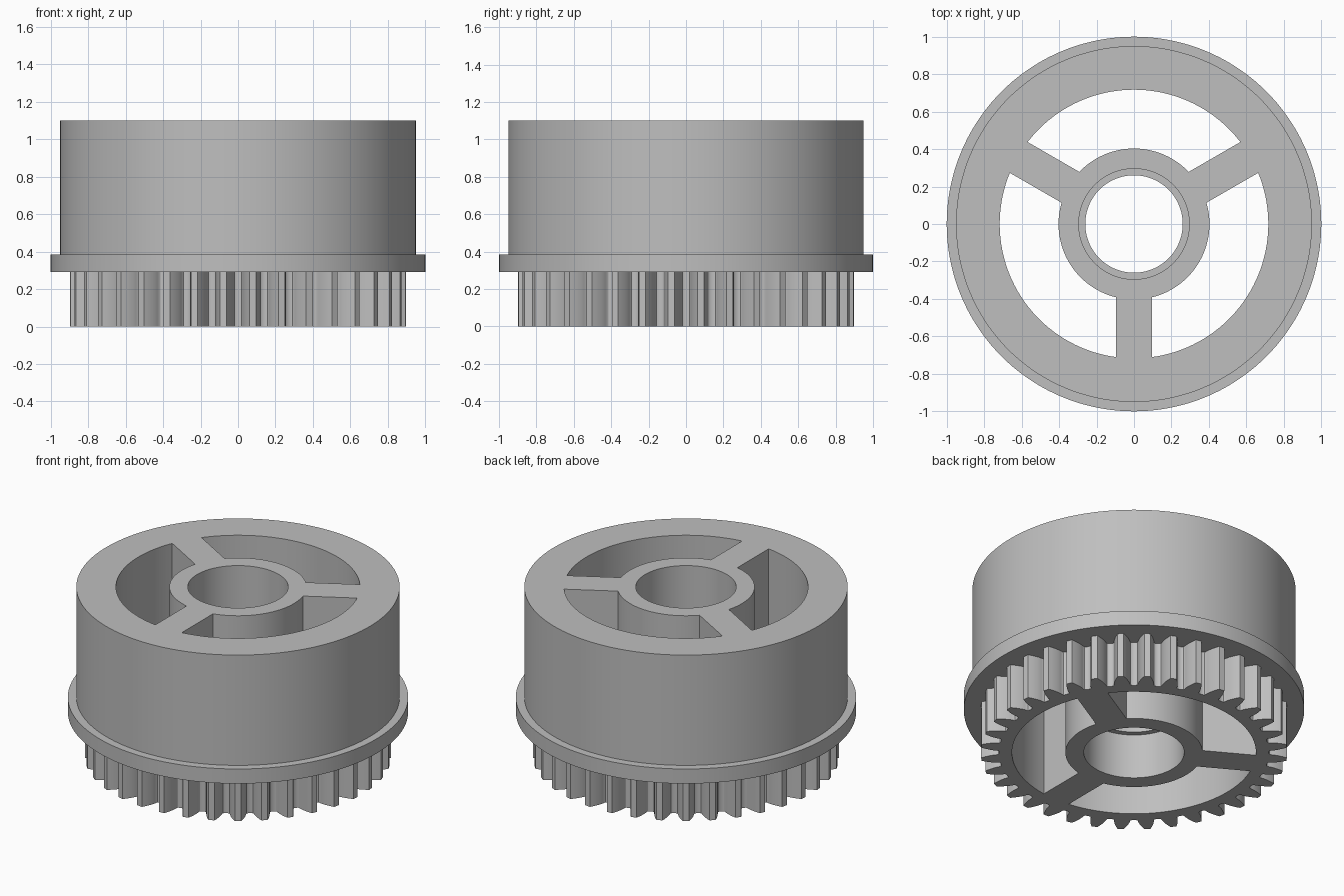
import bpy
import bmesh
from math import pi, sin, cos, tan, acos, asin, sqrt, radians

if "Cube" in bpy.data.objects:
    bpy.data.objects.remove(bpy.data.objects["Cube"], do_unlink=True)

# Overall dimensions
HEIGHT, FLANGE_LOW, FLANGE_TOP = 1.1, 0.29, 0.385
BODY_R, FLANGE_R = 0.95, 1.0
WINDOW_IN, WINDOW_OUT, SPOKE_HALF = 0.403, 0.717, 0.095
BORE_R, LIP_R = 0.295, 0.26
TEETH, TIP_R, SEGMENTS = 36, 0.9, 144

grey = bpy.data.materials.new("plain grey")
grey.use_nodes = True
colour = (0.52, 0.52, 0.52, 1)
grey.diffuse_color = colour
grey.node_tree.nodes["Principled BSDF"].inputs["Base Color"].default_value = colour


def polar(r, a):
    return r * cos(a), r * sin(a)


def circle(r):
    return [polar(r, 2 * pi * i / SEGMENTS) for i in range(SEGMENTS)]


def loft(name, sections):
    """Closed solid through (outline, z) sections with equal point counts."""
    bm = bmesh.new()
    rings = [[bm.verts.new((x, y, z)) for x, y in outline] for outline, z in sections]
    for low, high in zip(rings, rings[1:]):
        n = len(low)
        for i in range(n):
            j = (i + 1) % n
            bm.faces.new((low[i], low[j], high[j], high[i]))
    bm.faces.new(rings[0][::-1])
    bm.faces.new(rings[-1])
    bmesh.ops.recalc_face_normals(bm, faces=bm.faces)
    mesh = bpy.data.meshes.new(name)
    bm.to_mesh(mesh)
    bm.free()
    mesh.materials.append(grey)
    obj = bpy.data.objects.new(name, mesh)
    bpy.context.collection.objects.link(obj)
    return obj


def gear_outline():
    """Involute teeth with rounded roots."""
    module = 2 * TIP_R / (TEETH + 2)
    pitch_r = module * TEETH / 2
    base_r = pitch_r * cos(radians(20))
    root_r = pitch_r - 1.3 * module

    def half_angle(r):
        p = acos(min(1, base_r / r))
        return pi / (2 * TEETH) + tan(radians(20)) - radians(20) - tan(p) + p

    flank = []
    gap = pi / TEETH - half_angle(base_r)
    for t in (0, 0.3, 0.6, 0.85):
        flank.append((base_r - (base_r - root_r) * sqrt(1 - t * t), pi / TEETH - gap * t))
    for i in range(7):
        r = base_r + (TIP_R - base_r) * i / 6
        flank.append((r, half_angle(r)))
    points = []
    for k in range(TEETH):
        a = 2 * pi * (k + 0.5) / TEETH
        points += [polar(r, a - h) for r, h in flank]
        points += [polar(r, a + h) for r, h in flank[:0:-1]]
    return points


def window_outline(start):
    """Sector between two parallel-sided spokes, one third of a turn apart."""
    points = []
    for r, flip in ((WINDOW_OUT, False), (WINDOW_IN, True)):
        margin = asin(SPOKE_HALF / r)
        span = 2 * pi / 3 - 2 * margin
        arc = [polar(r, start + margin + span * i / 40) for i in range(41)]
        points += arc[::-1] if flip else arc
    return points


def combine(target, other, operation):
    mod = target.modifiers.new(operation.lower(), 'BOOLEAN')
    mod.operation, mod.solver, mod.object = operation, 'EXACT', other
    bpy.ops.object.select_all(action='DESELECT')
    bpy.context.view_layer.objects.active = target
    target.select_set(True)
    bpy.ops.object.modifier_apply(modifier=mod.name)
    bpy.data.objects.remove(other, do_unlink=True)


# Drum with its flange
wheel = loft("geared_wheel", [(circle(FLANGE_R), FLANGE_LOW), (circle(FLANGE_R), FLANGE_TOP),
                              (circle(BODY_R), FLANGE_TOP), (circle(BODY_R), HEIGHT)])

# Toothed ring below the flange
teeth = gear_outline()
combine(wheel, loft("gear_teeth", [(teeth, 0), (teeth, FLANGE_LOW + 0.04)]), 'UNION')

# Three windows leave the spokes and the hub
for k in range(3):
    outline = window_outline(radians(30 + 120 * k))
    combine(wheel, loft("window_cutter", [(outline, -0.1), (outline, HEIGHT + 0.1)]), 'DIFFERENCE')

# Bore with a narrow inner lip
bore = [(BORE_R, -0.1), (BORE_R, FLANGE_LOW), (LIP_R, FLANGE_LOW),
        (LIP_R, FLANGE_TOP), (BORE_R, FLANGE_TOP), (BORE_R, HEIGHT + 0.1)]
combine(wheel, loft("bore_cutter", [(circle(r), z) for r, z in bore]), 'DIFFERENCE')

bpy.ops.object.shade_smooth_by_angle(angle=radians(30))
